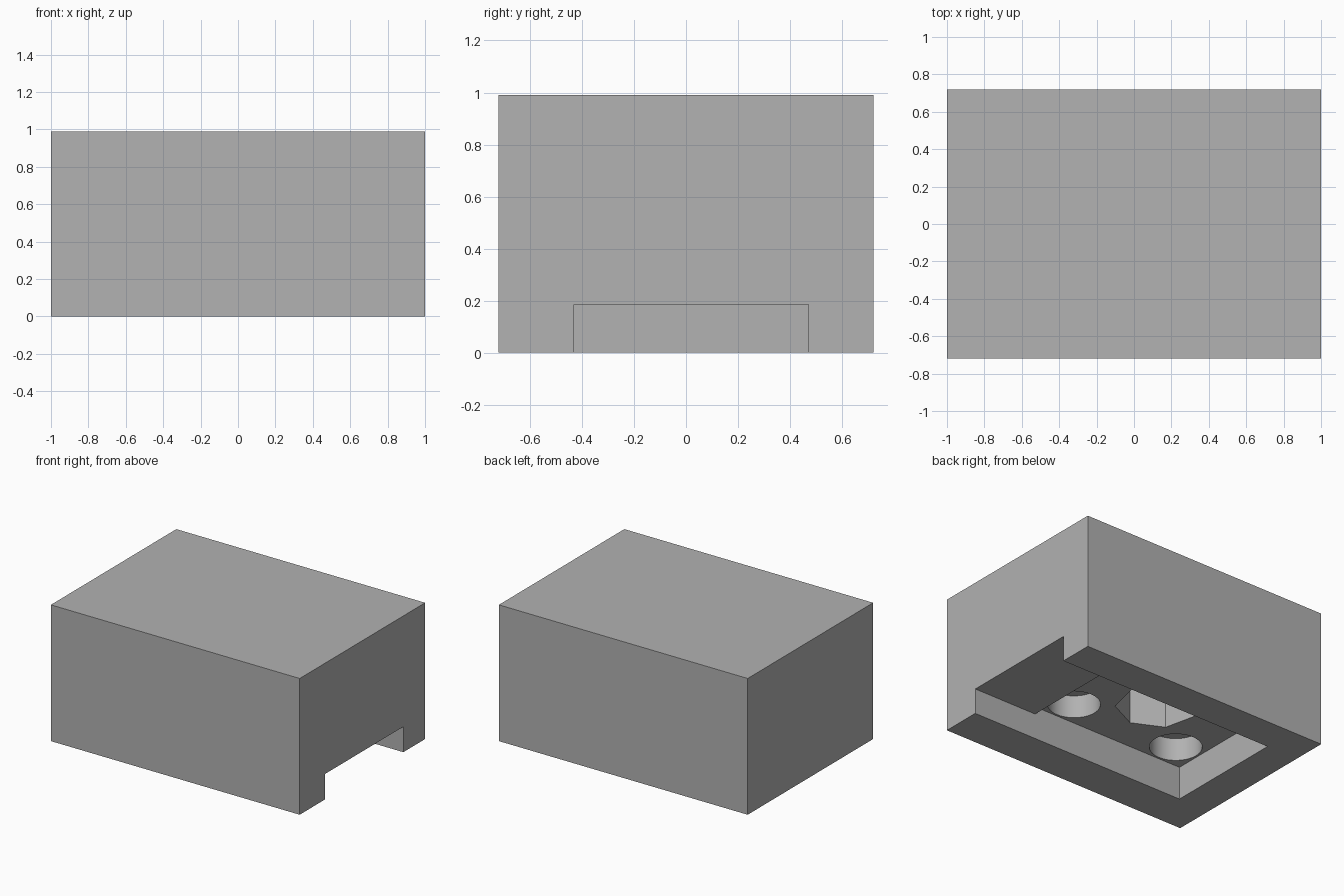
import bpy
import bmesh
from math import pi, cos, sin, radians

default_cube = bpy.data.objects.get("Cube")
if default_cube:
    bpy.data.objects.remove(default_cube, do_unlink=True)

grey = bpy.data.materials.new("plain grey")
grey.use_nodes = True
colour = (0.445, 0.445, 0.445, 1)
grey.diffuse_color = colour
grey.node_tree.nodes["Principled BSDF"].inputs["Base Color"].default_value = colour


def prism(name, points, direction):
    """Extrude a closed outline along a direction."""
    bm = bmesh.new()
    face = bm.faces.new([bm.verts.new(p) for p in points])
    new = bmesh.ops.extrude_face_region(bm, geom=[face])["geom"]
    moved = [g for g in new if isinstance(g, bmesh.types.BMVert)]
    bmesh.ops.translate(bm, verts=moved, vec=direction)
    bmesh.ops.recalc_face_normals(bm, faces=bm.faces[:])
    mesh = bpy.data.meshes.new(name)
    bm.to_mesh(mesh)
    bm.free()
    mesh.materials.append(grey)
    obj = bpy.data.objects.new(name, mesh)
    bpy.context.collection.objects.link(obj)
    return obj


def round_outline(x, y, radius, sides, z):
    """Regular polygon with one corner towards the front."""
    angles = [2 * pi * i / sides - pi / 2 for i in range(sides)]
    return [(x + radius * cos(a), y + radius * sin(a), z) for a in angles]


def cut(target, cutter):
    cutter.hide_render = True
    mod = target.modifiers.new("cut", 'BOOLEAN')
    mod.operation = 'DIFFERENCE'
    mod.solver = 'EXACT'
    mod.object = cutter
    bpy.context.view_layer.objects.active = target
    bpy.ops.object.modifier_apply(modifier=mod.name)
    bpy.data.objects.remove(cutter, do_unlink=True)


# Solid block
X, Y, HEIGHT = 1, 0.72, 0.99
block = prism("block", [(-X, -Y, 0), (X, -Y, 0), (X, Y, 0), (-X, Y, 0)], (0, 0, HEIGHT))

# Stepped recess in the underside, open at one end
FLOOR, FRONT, BACK = 0.24, -0.43, 0.47
profile = [(-0.75, -0.1), (1.1, -0.1), (1.1, 0.185), (0.487, 0.185),
           (0.487, FLOOR), (-0.75, FLOOR)]
recess = prism("recess_cutter", [(x, FRONT, z) for x, z in profile], (0, BACK - FRONT, 0))
cut(block, recess)

# Blind holes in the recess floor: two round, one seven-sided between them
MID = -0.125
holes = [(MID - 0.436, -0.242, 0.174, 48, 0.165),
         (MID + 0.436, -0.242, 0.174, 48, 0.165),
         (MID, 0.088, 0.277, 7, 0.28)]
for x, y, radius, sides, depth in holes:
    outline = round_outline(x, y, radius, sides, FLOOR - 0.03)
    cut(block, prism("hole_cutter", outline, (0, 0, depth + 0.03)))

# Smooth hole walls, sharp edges elsewhere
bpy.ops.object.select_all(action='DESELECT')
block.select_set(True)
bpy.context.view_layer.objects.active = block
bpy.ops.object.shade_smooth_by_angle(angle=radians(30))
